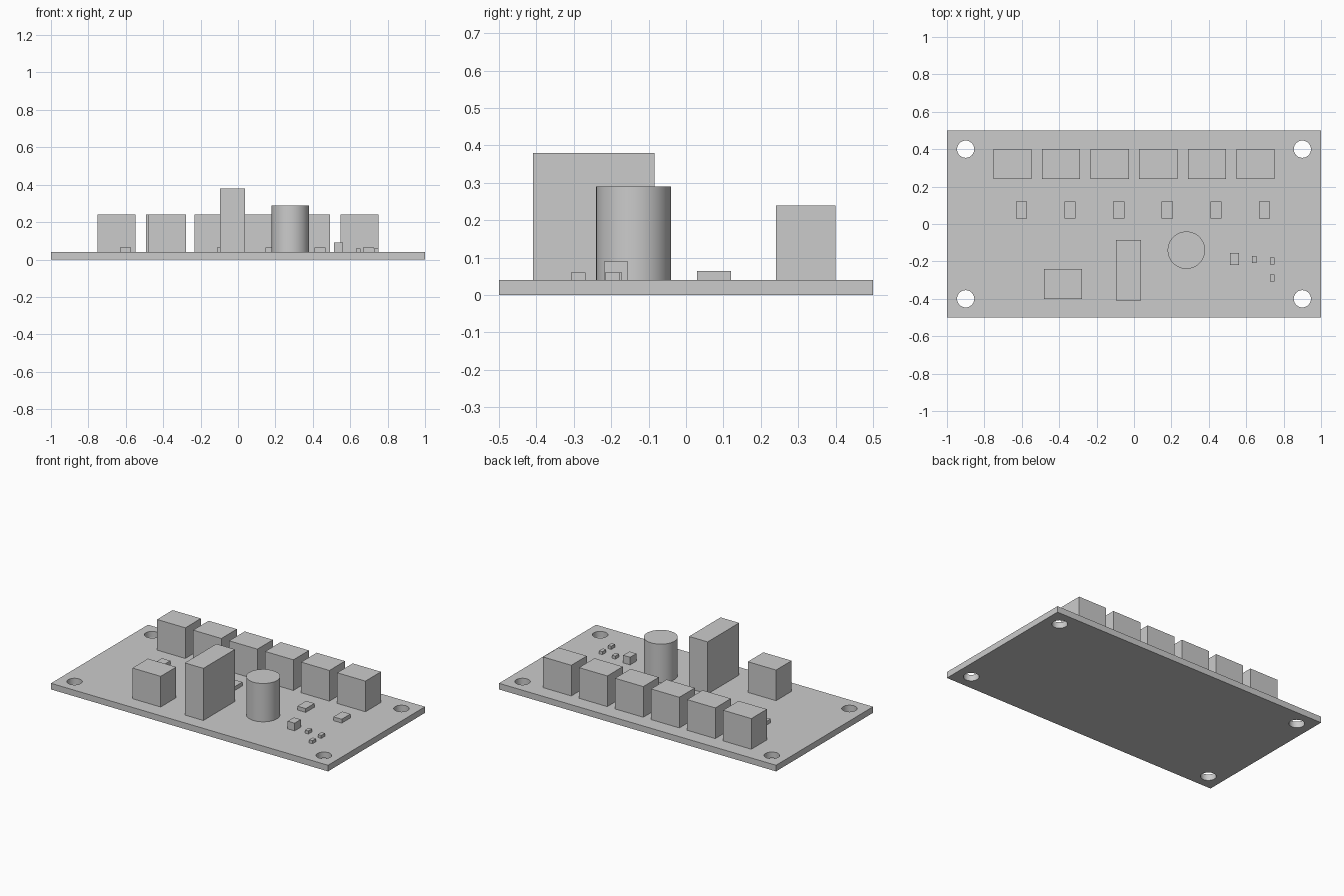
import bpy
import math

cube = bpy.data.objects.get("Cube")
if cube:
    bpy.data.objects.remove(cube, do_unlink=True)

BOARD_TOP = 0.04

grey = bpy.data.materials.new("plain grey")
grey.use_nodes = True
grey.diffuse_color = (0.6, 0.6, 0.6, 1)
grey.node_tree.nodes["Principled BSDF"].inputs["Base Color"].default_value = (0.6, 0.6, 0.6, 1)


def finish(name):
    ob = bpy.context.object
    ob.name = ob.data.name = name
    ob.data.materials.append(grey)
    return ob


def box(name, x, y, width, depth, top, bottom=BOARD_TOP):
    bpy.ops.mesh.primitive_cube_add(size=1, location=(x, y, (top + bottom) / 2))
    bpy.context.object.scale = (width, depth, top - bottom)
    bpy.ops.object.transform_apply(location=False, rotation=False, scale=True)
    return finish(name)


def cylinder(name, x, y, radius, top, bottom=BOARD_TOP):
    bpy.ops.mesh.primitive_cylinder_add(vertices=64, radius=radius, depth=top - bottom,
                                        location=(x, y, (top + bottom) / 2))
    return finish(name)


def smooth(ob):
    bpy.ops.object.select_all(action="DESELECT")
    ob.select_set(True)
    bpy.context.view_layer.objects.active = ob
    bpy.ops.object.shade_smooth_by_angle(angle=math.radians(30))


# Circuit board with a mounting hole in each corner
board = box("board", 0, 0, 2, 1, BOARD_TOP, 0)
for x in (-0.9, 0.9):
    for y in (-0.4, 0.4):
        cutter = cylinder("hole_cutter", x, y, 0.046, 0.1, -0.1)
        cutter.hide_render = True
        bpy.context.view_layer.objects.active = board
        cut = board.modifiers.new("mounting_hole", "BOOLEAN")
        cut.operation = "DIFFERENCE"
        cut.solver = "EXACT"
        cut.object = cutter
        bpy.ops.object.modifier_apply(modifier=cut.name)
        bpy.data.objects.remove(cutter, do_unlink=True)
smooth(board)

# Row of terminal blocks along the back, each with a small chip in front
for i in range(6):
    x = -0.65 + 0.26 * i
    box(f"terminal_block_{i + 1}", x, 0.32, 0.204, 0.16, 0.24)
    box(f"driver_chip_{i + 1}", x + 0.048, 0.075, 0.06, 0.09, 0.065)

# Large parts along the front
box("power_terminal", -0.38, -0.32, 0.204, 0.16, 0.24)
box("relay", -0.03, -0.247, 0.134, 0.325, 0.38)
smooth(cylinder("capacitor", 0.28, -0.14, 0.1, 0.29))

# Small surface parts on the right
box("diode", 0.537, -0.187, 0.05, 0.064, 0.09)
for i, (x, y) in enumerate([(0.642, -0.19), (0.74, -0.197), (0.74, -0.288)]):
    box(f"resistor_{i + 1}", x, y, 0.024, 0.038, 0.06)
